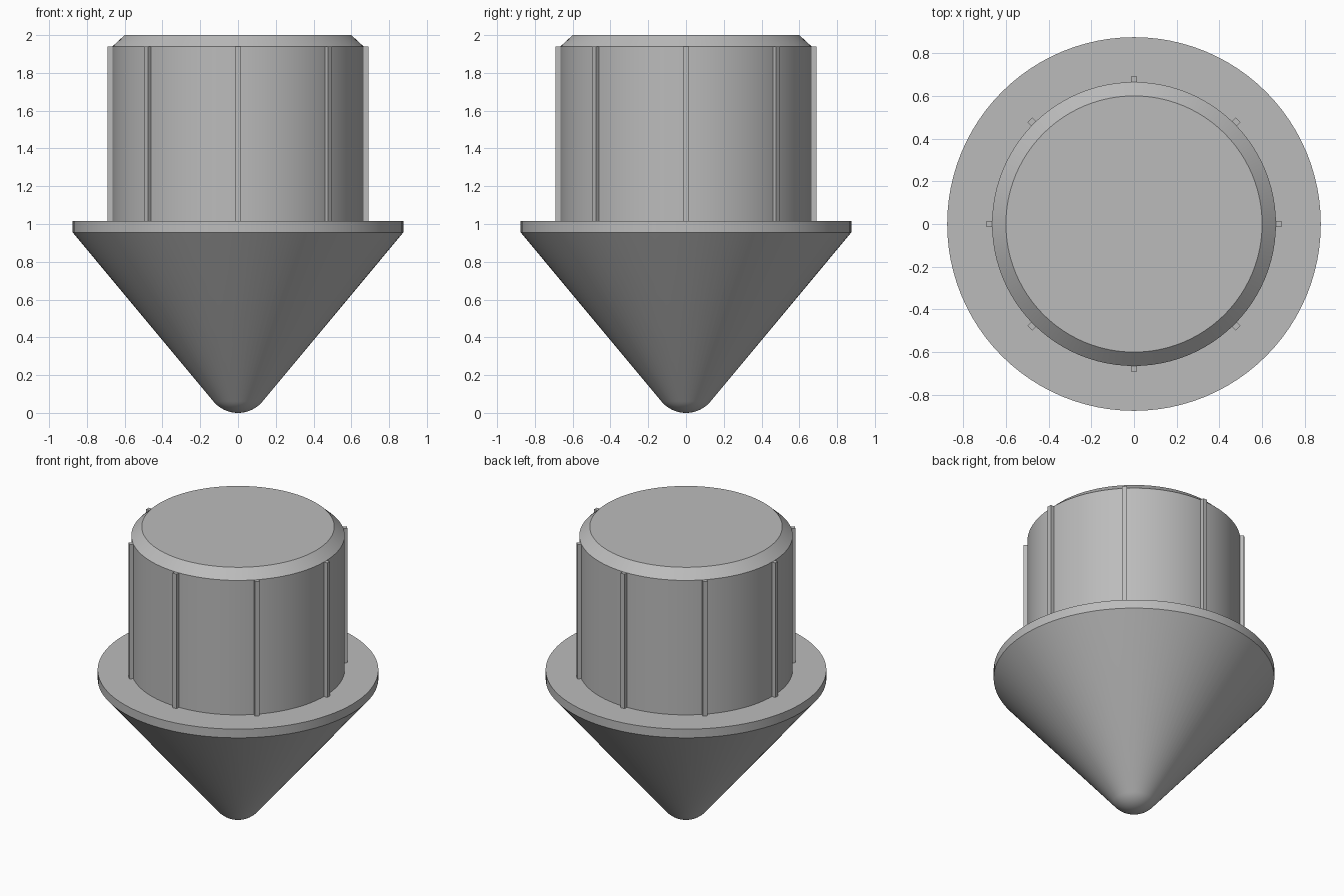
import bpy
import bmesh
from math import sin, cos, pi, radians, atan2
from mathutils import Matrix

cube = bpy.data.objects.get("Cube")
if cube:
    bpy.data.objects.remove(cube, do_unlink=True)

# Single grey plastic colour
grey = bpy.data.materials.new("plain_grey")
grey.use_nodes = True
colour = (0.5, 0.5, 0.5, 1)
grey.diffuse_color = colour
grey.node_tree.nodes["Principled BSDF"].inputs["Base Color"].default_value = colour

SEGMENTS = 96
FLANGE_R, FLANGE_LOW, FLANGE_TOP = 0.875, 0.955, 1.015
CAP_R, CAP_EDGE, CAP_TOP = 0.665, 1.94, 2.0
TIP_R = 0.17


def add_object(name, bm):
    bmesh.ops.recalc_face_normals(bm, faces=bm.faces)
    mesh = bpy.data.meshes.new(name)
    bm.to_mesh(mesh)
    bm.free()
    mesh.materials.append(grey)
    obj = bpy.data.objects.new(name, mesh)
    bpy.context.collection.objects.link(obj)
    return obj


def smooth(obj):
    bpy.ops.object.select_all(action="DESELECT")
    obj.select_set(True)
    bpy.context.view_layer.objects.active = obj
    bpy.ops.object.shade_smooth_by_angle(angle=radians(25))


def lathe(name, profile):
    """Turn a (radius, height) profile that starts on the axis; flat top."""
    bm = bmesh.new()
    verts = [bm.verts.new((r, 0, z)) for r, z in profile]
    edges = [bm.edges.new(pair) for pair in zip(verts, verts[1:])]
    bmesh.ops.spin(bm, geom=verts + edges, axis=(0, 0, 1), cent=(0, 0, 0),
                   angle=2 * pi, steps=SEGMENTS, use_merge=True)
    bmesh.ops.remove_doubles(bm, verts=bm.verts, dist=1e-5)
    bmesh.ops.holes_fill(bm, edges=[e for e in bm.edges if e.is_boundary])
    obj = add_object(name, bm)
    smooth(obj)
    return obj


# Rounded tip, cone, flange and chamfered cap as one turned body
slope = radians(50.2)
STEPS = 10
tip = [(TIP_R * sin(slope * i / STEPS), TIP_R * (1 - cos(slope * i / STEPS)))
       for i in range(STEPS + 1)]
lathe("pointed_plug_body", tip + [
    (FLANGE_R, FLANGE_LOW), (FLANGE_R, FLANGE_TOP),
    (CAP_R, FLANGE_TOP), (CAP_R, CAP_EDGE), (0.6, CAP_TOP)])

# Eight thin grip ribs around the cap
RIB_IN, RIB_OUT, RIB_W = 0.655, 0.69, 0.03
size = (RIB_OUT - RIB_IN, RIB_W, CAP_EDGE - FLANGE_TOP)
centre = ((RIB_IN + RIB_OUT) / 2, 0, (CAP_EDGE + FLANGE_TOP) / 2)
for i in range(8):
    bm = bmesh.new()
    bmesh.ops.create_cube(bm, size=1, matrix=Matrix.Rotation(i * pi / 4, 4, "Z")
                          @ Matrix.Translation(centre)
                          @ Matrix.Diagonal((*size, 1)))
    add_object(f"grip_rib_{i + 1}", bm)
